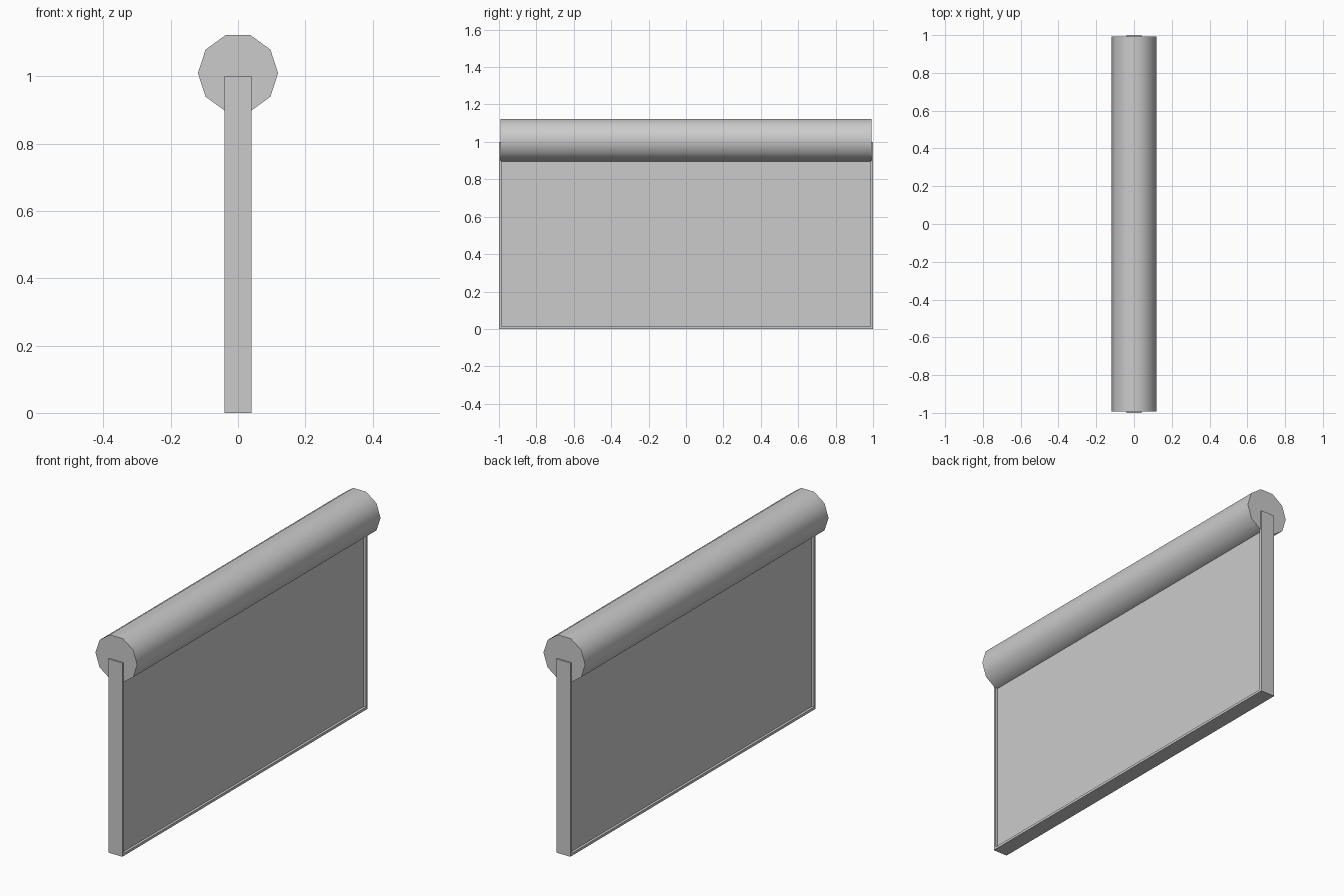
import bpy, math

if "Cube" in bpy.data.objects:
    bpy.data.objects.remove(bpy.data.objects["Cube"])

def box(name, x, y, z):
    """Axis-aligned box from (min, max) pairs."""
    bpy.ops.mesh.primitive_cube_add(size=1, location=[(a + b) / 2 for a, b in (x, y, z)])
    ob = bpy.context.object
    ob.name = name
    ob.scale = [b - a for a, b in (x, y, z)]
    bpy.ops.object.transform_apply(location=False, rotation=False, scale=True)
    return ob

HALF, RIM, RECESS = 0.04, 0.013, 0.013

# Thin raised frame: two end posts and a bottom rail
for side, name in ((-1, "front_post"), (1, "back_post")):
    box(name, (-HALF, HALF), sorted((side, side * (1 - RIM))), (0, 1))
box("bottom_rail", (-HALF, HALF), (-1 + RIM, 1 - RIM), (0, RIM))

# Recessed wall panel between the posts
box("wall_panel", (-HALF + RECESS, HALF - RECESS), (-1 + RIM, 1 - RIM), (RIM, 1))

# Ten-sided padded roll along the top, a vertex on each side in x
bpy.ops.mesh.primitive_cylinder_add(vertices=10, radius=0.119, depth=1.985,
                                    location=(0, 0, 1.009),
                                    rotation=(math.pi / 2, 0, 0))
roll = bpy.context.object
roll.name = "top_roll"
bpy.ops.object.transform_apply(location=False, rotation=True, scale=False)
# turn the decagon by a quarter turn so its flats lie top and bottom
roll.rotation_euler.y = math.pi / 2
bpy.ops.object.transform_apply(location=False, rotation=True, scale=False)
bpy.ops.object.shade_smooth_by_angle(angle=math.radians(40))
